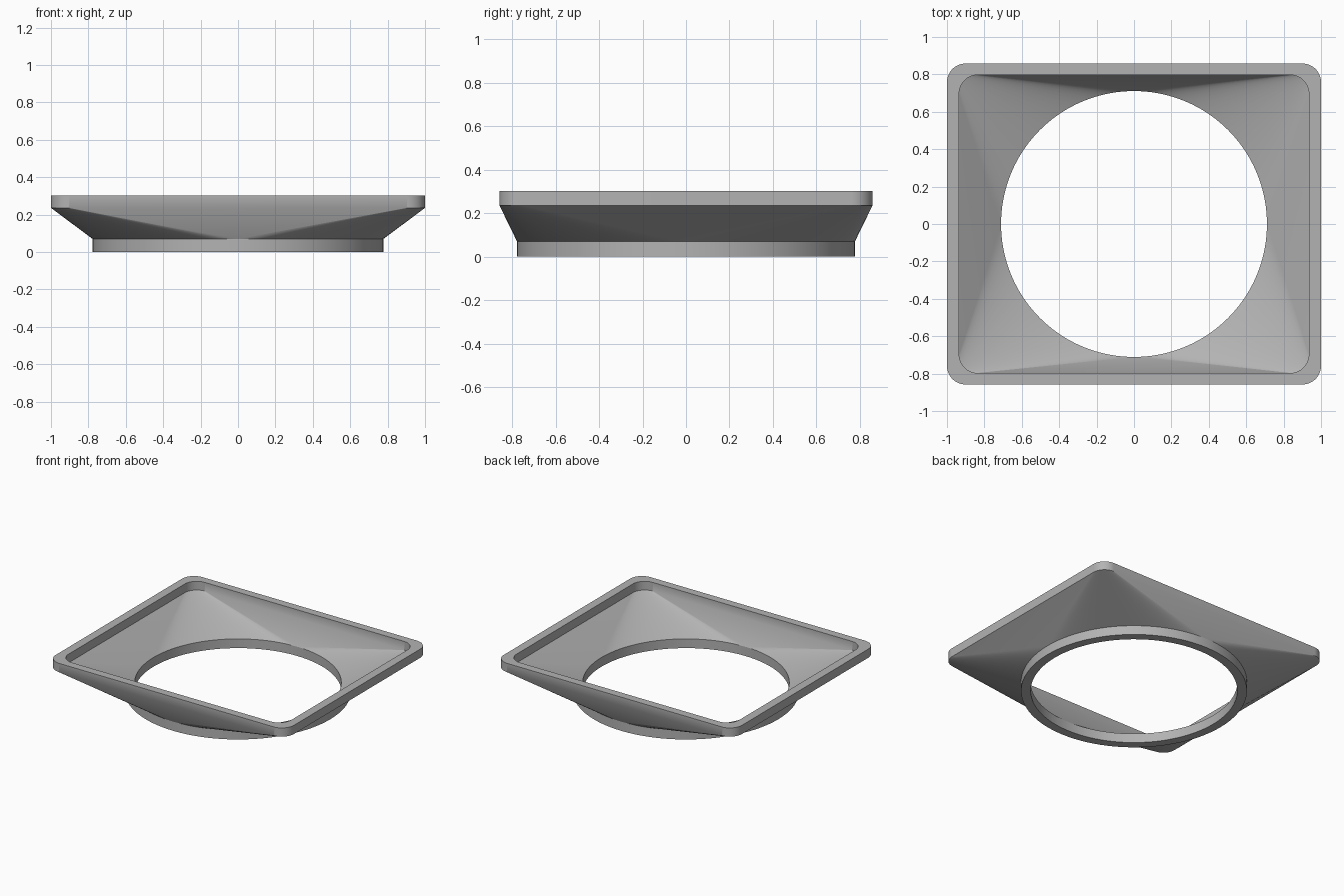
import bpy
import bmesh
from math import cos, sin, pi, radians

SEGS = 24            # segments per quarter turn
CORNER = 0.1         # corner radius of the square end

cube = bpy.data.objects.get("Cube")
if cube:
    bpy.data.objects.remove(cube, do_unlink=True)

grey = bpy.data.materials.new("light_grey")
grey.use_nodes = True
colour = (0.45, 0.45, 0.45, 1)
grey.diffuse_color = colour
grey.node_tree.nodes["Principled BSDF"].inputs["Base Color"].default_value = colour

bm = bmesh.new()


def ring(half_x, half_y, radius, z):
    """Four quarter arcs; a circle shares the end points of its arcs."""
    quarters = []
    for q in range(4):
        sx, sy = ((1, 1), (-1, 1), (-1, -1), (1, -1))[q]
        cx, cy = sx * (half_x - radius), sy * (half_y - radius)
        arc = []
        for i in range(SEGS + 1):
            a = (q + i / SEGS) * pi / 2
            arc.append(bm.verts.new((cx + radius * cos(a), cy + radius * sin(a), z)))
        quarters.append(arc)
    return [v for arc in quarters for v in arc]


def circle(radius, z):
    return ring(radius, radius, radius, z)


def square(half_x, half_y, z):
    return ring(half_x, half_y, CORNER, z)


# Section loops: up the outside, over the rim, down the inside
loops = [
    circle(0.777, 0), circle(0.777, 0.07),
    square(1.0, 0.858, 0.236), square(1.0, 0.858, 0.302),
    square(0.935, 0.797, 0.302), square(0.935, 0.797, 0.236),
    circle(0.711, 0.07), circle(0.711, 0),
]

# Skin each loop to the next, closing back to the first
for low, high in zip(loops, loops[1:] + loops[:1]):
    n = len(low)
    for i in range(n):
        j = (i + 1) % n
        bm.faces.new((low[i], low[j], high[j], high[i]))

# Collapse the doubled points so flat sides become triangles
bmesh.ops.remove_doubles(bm, verts=bm.verts, dist=1e-5)
bmesh.ops.recalc_face_normals(bm, faces=bm.faces)

mesh = bpy.data.meshes.new("square_to_round_adapter")
bm.to_mesh(mesh)
bm.free()
mesh.materials.append(grey)
adapter = bpy.data.objects.new("square_to_round_adapter", mesh)
bpy.context.collection.objects.link(adapter)

bpy.ops.object.select_all(action="DESELECT")
adapter.select_set(True)
bpy.context.view_layer.objects.active = adapter
bpy.ops.object.shade_smooth_by_angle(angle=radians(30))
